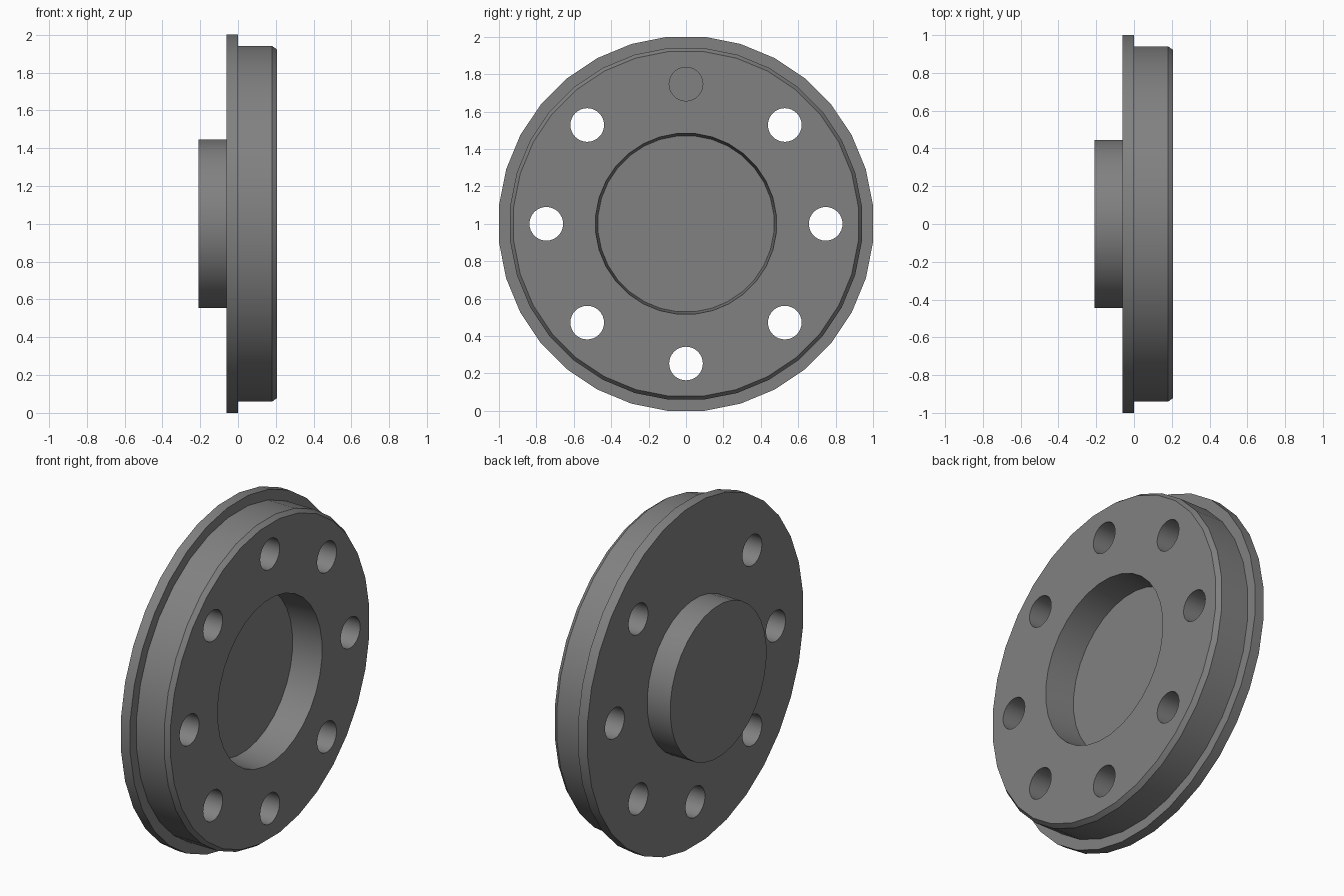
import bpy, bmesh, math
from mathutils import Matrix, Vector

if "Cube" in bpy.data.objects:
    bpy.data.objects.remove(bpy.data.objects["Cube"])

SIDES = 32
R = 1 / math.cos(math.pi / SIDES)   # flats touch the overall 2 unit size
CENTRE = Vector((0, 0, 1))


def lathe(name, profile):
    """Turn an (x, radius) profile around the x axis."""
    bm = bmesh.new()
    rings = []
    for x, r in profile:
        ring = []
        for i in range(SIDES):
            a = 2 * math.pi * (i + 0.5) / SIDES
            ring.append(bm.verts.new((x, r * math.sin(a), 1 + r * math.cos(a))))
        rings.append(ring)
    for a, b in zip(rings, rings[1:]):
        for i in range(SIDES):
            j = (i + 1) % SIDES
            bm.faces.new((a[i], a[j], b[j], b[i]))
    bm.faces.new(rings[0])
    bm.faces.new(rings[-1])
    bmesh.ops.recalc_face_normals(bm, faces=bm.faces)
    return link(name, bm)


def link(name, bm):
    mesh = bpy.data.meshes.new(name)
    bm.to_mesh(mesh)
    bm.free()
    obj = bpy.data.objects.new(name, mesh)
    bpy.context.collection.objects.link(obj)
    return obj


# Flanged disc: rear boss, rim, chamfered body, recess with slight draft
disc = lathe("flanged_disc", [
    (-0.21, 0.447), (-0.06, 0.447), (-0.06, R), (0, R),
    (0, 0.945), (0.18, 0.945), (0.207, 0.926), (0.207, 0.485),
    (0.025, 0.472)])

# Dark grey finish
grey = bpy.data.materials.new("dark_grey")
grey.diffuse_color = (0.22, 0.22, 0.22, 1)
grey.use_nodes = True
grey.node_tree.nodes["Principled BSDF"].inputs["Base Color"].default_value = grey.diffuse_color
disc.data.materials.append(grey)

# Ring of eight holes; the top one is blind
bm = bmesh.new()
for k in range(8):
    a = k * math.pi / 4
    start, end = (0.0 if k == 0 else -0.2), 0.4
    pos = CENTRE + Vector(((start + end) / 2, 0.747 * math.sin(a), 0.747 * math.cos(a)))
    bmesh.ops.create_cone(
        bm, cap_ends=True, segments=32, radius1=0.09, radius2=0.09, depth=end - start,
        matrix=Matrix.Translation(pos) @ Matrix.Rotation(math.pi / 2, 4, 'Y'))
cutter = link("hole_cutter", bm)
cutter.hide_render = True

bpy.context.view_layer.objects.active = disc
disc.select_set(True)
mod = disc.modifiers.new("holes", 'BOOLEAN')
mod.operation = 'DIFFERENCE'
mod.solver = 'EXACT'
mod.object = cutter
bpy.ops.object.modifier_apply(modifier=mod.name)
bpy.data.objects.remove(cutter)

# Smooth round walls, sharp rims
bpy.ops.object.shade_smooth_by_angle(angle=math.radians(30))
